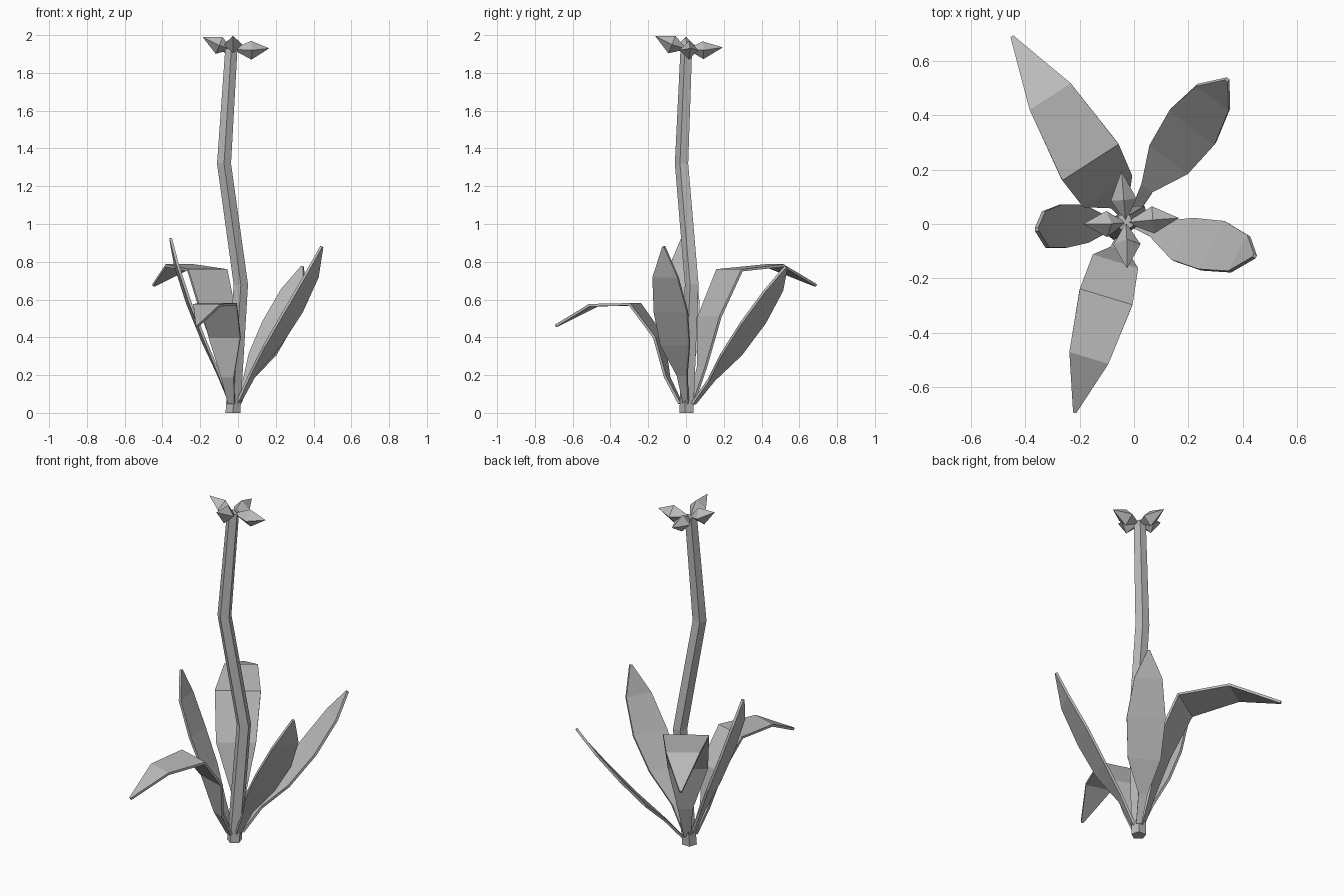
import bpy, bmesh, math
from mathutils import Vector

cube = bpy.data.objects.get("Cube")
if cube:
    bpy.data.objects.remove(cube, do_unlink=True)

# One plain grey for the whole plant
grey = bpy.data.materials.new("plant_grey")
grey.use_nodes = True
colour = (0.5, 0.5, 0.5, 1)
grey.diffuse_color = colour
grey.node_tree.nodes["Principled BSDF"].inputs["Base Color"].default_value = colour


def loft(name, rings):
    """Skin a list of equal-sided rings into a closed, flat-shaded object."""
    bm = bmesh.new()
    loops = [[bm.verts.new(p) for p in ring] for ring in rings]
    n = len(loops[0])
    for a, b in zip(loops, loops[1:]):
        for i in range(n):
            j = (i + 1) % n
            bm.faces.new((a[i], a[j], b[j], b[i]))
    bm.faces.new(loops[0][::-1])
    bm.faces.new(loops[-1])
    bmesh.ops.remove_doubles(bm, verts=bm.verts, dist=1e-5)
    bmesh.ops.recalc_face_normals(bm, faces=bm.faces)
    mesh = bpy.data.meshes.new(name)
    bm.to_mesh(mesh)
    bm.free()
    mesh.materials.append(grey)
    obj = bpy.data.objects.new(name, mesh)
    bpy.context.collection.objects.link(obj)
    return obj


def leaf(name, across, stations, thick=0.014):
    """Bent blade: stations are (x, y, z, half width), across is its width direction."""
    side = Vector((*across, 0)).normalized()
    centres = [Vector(s[:3]) for s in stations]
    rings = []
    for i, (c, s) in enumerate(zip(centres, stations)):
        along = centres[min(i + 1, len(centres) - 1)] - centres[max(i - 1, 0)]
        up = side.cross(along).normalized() * thick / 2
        w = side * s[3]
        rings.append([c - w - up, c + w - up, c + w + up, c - w + up])
    return loft(name, rings)


def petal(name, base, middle, tip, half):
    """Pointed bud-like petal with four sides."""
    base, middle, tip = Vector(base), Vector(middle), Vector(tip)
    axis = (tip - base).normalized()
    side = axis.cross(Vector((0, 0, 1))).normalized() * half
    up = side.cross(axis).normalized() * half
    bm = bmesh.new()
    ends = [bm.verts.new(base), bm.verts.new(tip)]
    belt = [bm.verts.new(middle + d) for d in (side, up, -side, -up)]
    for i in range(4):
        for end in ends:
            bm.faces.new((belt[i], belt[(i + 1) % 4], end))
    bmesh.ops.recalc_face_normals(bm, faces=bm.faces)
    mesh = bpy.data.meshes.new(name)
    bm.to_mesh(mesh)
    bm.free()
    mesh.materials.append(grey)
    bpy.context.collection.objects.link(bpy.data.objects.new(name, mesh))


# Five-sided crooked stem
stem_path = [(-0.027, 0.006, 0, 0.041), (0.015, 0.034, 0.68, 0.04),
             (-0.074, -0.02, 1.32, 0.039), (-0.035, 0.005, 1.93, 0.034)]
angles = [math.radians(-90 + 72 * i) for i in range(5)]
loft("stem", [[(x + r * math.cos(a), y + r * math.sin(a), z) for a in angles]
              for x, y, z, r in stem_path])

# Leaves
leaf("back_left_leaf", (0.8, -0.6), [
    (0.0, 0.04, 0.05, 0.015), (0.05, 0.135, 0.175, 0.025), (0.13, 0.24, 0.31, 0.088),
    (0.215, 0.357, 0.48, 0.104), (0.29, 0.465, 0.65, 0.075), (0.342, 0.53, 0.775, 0.006)])
leaf("left_leaf", (0.47, 0.88), [
    (0.0, 0.0, 0.05, 0.015), (0.075, -0.02, 0.2, 0.03), (0.183, -0.057, 0.36, 0.087),
    (0.29, -0.08, 0.535, 0.1), (0.386, -0.109, 0.72, 0.075), (0.443, -0.118, 0.88, 0.006)])
leaf("right_leaf", (-0.1, 1), [
    (-0.04, 0.0, 0.05, 0.015), (-0.1, 0.0, 0.2, 0.028), (-0.18, 0.0, 0.38, 0.07),
    (-0.26, -0.008, 0.58, 0.08), (-0.325, -0.02, 0.78, 0.067), (-0.357, -0.02, 0.925, 0.006)])
leaf("back_right_leaf", (0.84, 0.54), [
    (-0.03, 0.03, 0.05, 0.018), (-0.055, 0.085, 0.245, 0.04), (-0.1, 0.125, 0.51, 0.107),
    (-0.162, 0.23, 0.755, 0.123), (-0.307, 0.467, 0.78, 0.09), (-0.447, 0.687, 0.675, 0.006)])
leaf("front_leaf", (0.955, -0.29), [
    (-0.035, -0.03, 0.05, 0.018), (-0.055, -0.1, 0.19, 0.035), (-0.07, -0.143, 0.4, 0.087),
    (-0.103, -0.27, 0.575, 0.101), (-0.165, -0.49, 0.57, 0.075), (-0.217, -0.69, 0.46, 0.006)])

# Flower of four petals
heart = (-0.03, 0.005, 1.925)
petal("left_petal", heart, (0.07, 0.015, 1.92), (0.165, 0.022, 1.93), 0.05)
petal("right_petal", heart, (-0.1, 0.0, 1.945), (-0.187, 0.0, 1.99), 0.048)
petal("back_petal", heart, (-0.038, 0.09, 1.92), (-0.046, 0.195, 1.935), 0.047)
petal("front_petal", heart, (-0.026, -0.075, 1.95), (-0.026, -0.163, 1.995), 0.05)
